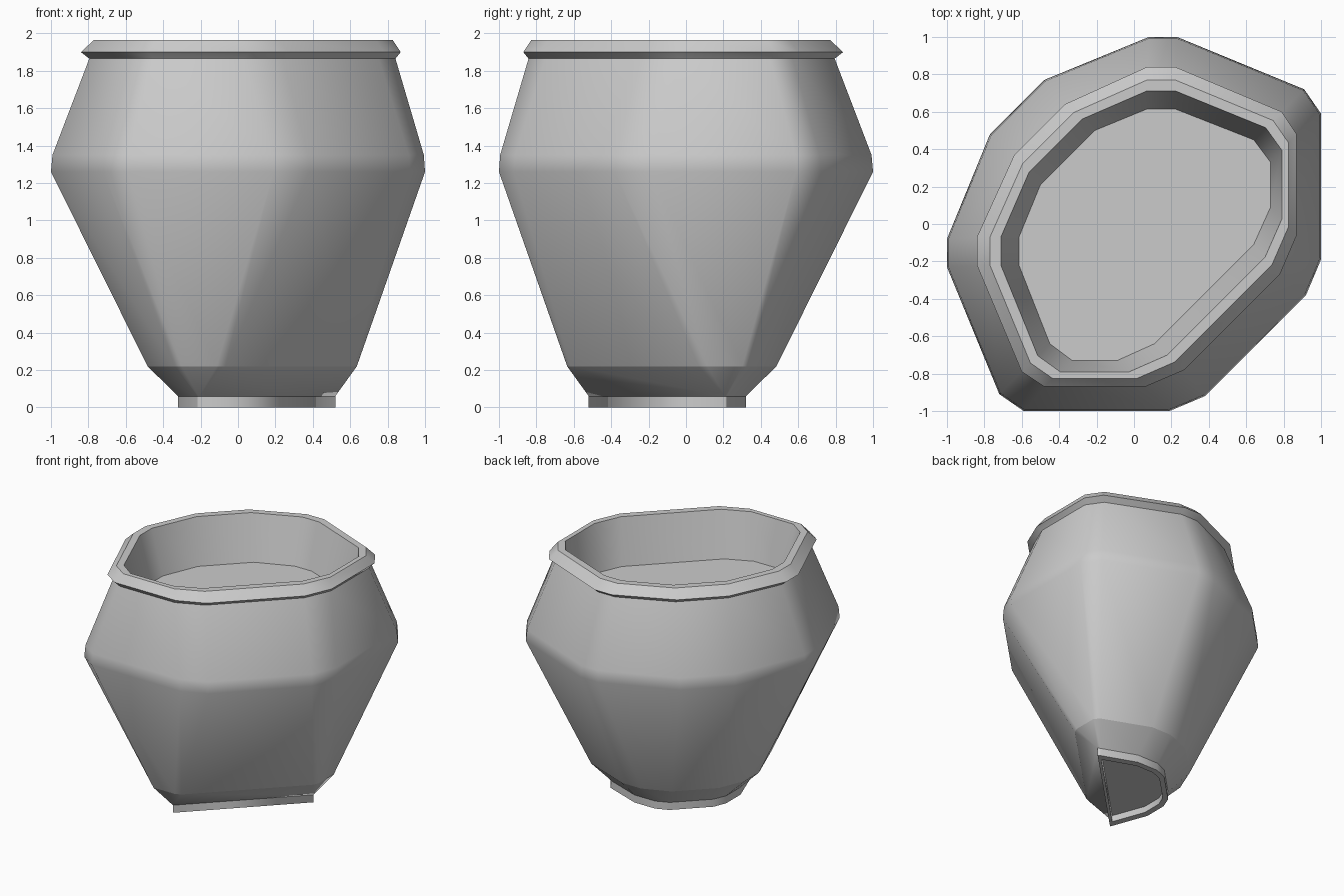
import bpy, bmesh
from mathutils import Vector

if "Cube" in bpy.data.objects:
    bpy.data.objects.remove(bpy.data.objects["Cube"])


def ring(half):
    """Seven plan points mirrored across the diagonal y = -x."""
    return [Vector(p) for p in half] + [Vector((-y, -x)) for x, y in reversed(half)]


def mix(a, b, t):
    return [p.lerp(q, t) for p, q in zip(a, b)]


# Plan outlines of the main levels
foot = ring([(-.05, .28), (.05, .32), (.23, .32), (.50, .22),
             (.52, .21), (.52, .21), (.52, .21)])
belly = ring([(-.48, .77), (.08, 1), (.23, 1), (.91, .72),
              (1, .59), (1, -.19), (.92, -.38)])
lip = ring([(-.37, .64), (.07, .84), (.22, .84), (.79, .60),
            (.87, .48), (.87, -.06), (.78, -.27)])
floor = ring([(-.21, .50), (.07, .615), (.22, .615), (.64, .45),
              (.73, .33), (.73, .09), (.64, -.11)])
middle = sum(foot, Vector((0, 0))) / len(foot)
foot_inner = mix(foot, [middle] * len(foot), .13)

# Levels from the recess under the foot, up the outside, and down to the inner floor
levels = [
    (foot_inner, .05, True),
    (foot_inner, 0, True),
    (foot, 0, True),
    (foot, .06, True),
    (mix(foot, belly, .24), .22, True),
    (belly, 1.26, False),
    (mix(belly, lip, .05), 1.35, False),
    (mix(lip, floor, .2), 1.865, True),
    (lip, 1.90, True),
    (mix(lip, floor, .31), 1.965, True),
    (mix(lip, floor, .57), 1.965, True),
    (floor, 1.61, True),
]

# Planter: loft through the levels, close both ends
bm = bmesh.new()
loops = [[bm.verts.new((p.x, p.y, z)) for p in pts] for pts, z, _ in levels]
n = len(foot)
for a, b in zip(loops, loops[1:]):
    for i in range(n):
        j = (i + 1) % n
        bm.faces.new((a[i], a[j], b[j], b[i]))
bm.faces.new(loops[0])
bm.faces.new(loops[-1])
for f in bm.faces:
    f.smooth = True
for loop, (_, _, sharp) in zip(loops, levels):
    for i in range(n):
        edge = bm.edges.get((loop[i], loop[(i + 1) % n]))
        edge.smooth = not sharp
# Collapsed foot corners become single points
bmesh.ops.remove_doubles(bm, verts=bm.verts[:], dist=.0005)
bmesh.ops.recalc_face_normals(bm, faces=bm.faces[:])

mesh = bpy.data.meshes.new("planter")
bm.to_mesh(mesh)
bm.free()
planter = bpy.data.objects.new("planter", mesh)
bpy.context.collection.objects.link(planter)
